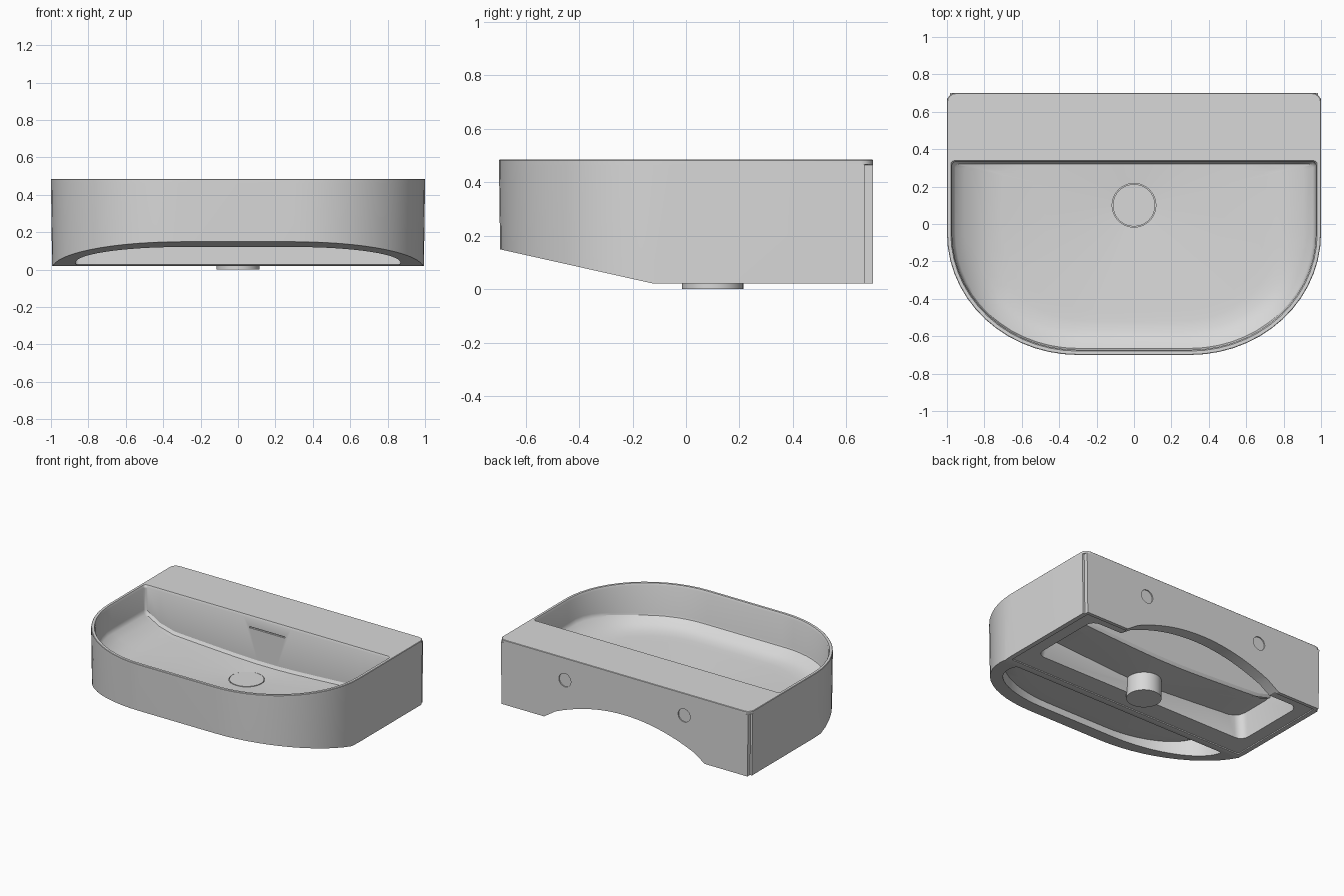
import bpy, bmesh
from math import cos, sin, pi, hypot, radians
from mathutils import Matrix

if "Cube" in bpy.data.objects:
    bpy.data.objects.remove(bpy.data.objects["Cube"])

ceramic = bpy.data.materials.new("light grey ceramic")
ceramic.use_nodes = True
GREY = (0.69, 0.69, 0.69, 1)
ceramic.diffuse_color = GREY
bsdf = ceramic.node_tree.nodes["Principled BSDF"]
bsdf.inputs["Base Color"].default_value = GREY
bsdf.inputs["Roughness"].default_value = 0.5

DRAIN_Y = 0.1
FLOOR_Z = 0.145
NOTCH = [(0, -.03), (-.007, -.03), (-.015, -.03), (-.015, -.015), (-.015, 0)]


def make(name, bm):
    bmesh.ops.recalc_face_normals(bm, faces=bm.faces)
    mesh = bpy.data.meshes.new(name)
    bm.to_mesh(mesh)
    bm.free()
    mesh.materials.append(ceramic)
    ob = bpy.data.objects.new(name, mesh)
    bpy.context.collection.objects.link(ob)
    return ob


def loft(name, rings, apex=None):
    """Skin closed rings of equal length, ending in a cap or an apex."""
    bm = bmesh.new()
    loops = [[bm.verts.new(p) for p in ring] for ring in rings]
    n = len(loops[0])
    for a, b in zip(loops, loops[1:]):
        for i in range(n):
            j = (i + 1) % n
            bm.faces.new((a[i], a[j], b[j], b[i]))
    bm.faces.new(loops[0])
    if apex:
        tip = bm.verts.new(apex)
        for i in range(n):
            bm.faces.new((loops[-1][i], loops[-1][(i + 1) % n], tip))
    else:
        bm.faces.new(loops[-1])
    return make(name, bm)


def cylinder(name, r, z0, z1, y=DRAIN_Y, segments=40):
    bm = bmesh.new()
    bmesh.ops.create_cone(bm, cap_ends=True, segments=segments, radius1=r,
                          radius2=r, depth=z1 - z0,
                          matrix=Matrix.Translation((0, y, (z0 + z1) / 2)))
    return make(name, bm)


def cut(target, cutter):
    """Subtract the cutter from the target and discard the cutter."""
    mod = target.modifiers.new("cut", 'BOOLEAN')
    mod.operation, mod.solver, mod.object = 'DIFFERENCE', 'EXACT', cutter
    deps = bpy.context.evaluated_depsgraph_get()
    mesh = bpy.data.meshes.new_from_object(target.evaluated_get(deps))
    target.modifiers.clear()
    target.data = mesh
    bpy.data.objects.remove(cutter)


def outline(inset, back, corner, side_y=-.05, steps=14):
    """D-shaped plan: straight back, elliptical front corners."""
    half = [(.08 + .11 * k, back) for k in range(8)]
    half += [(1 - inset + dx, back + dy) for dx, dy in reversed(corner)]
    for i in range(steps + 1):
        a = pi / 2 * i / steps
        half.append((.3 + (.7 - inset) * cos(a),
                     side_y - (.65 + side_y + .05 - inset) * sin(a)))
    return half + [(-x, y) for x, y in reversed(half)]


def arc_corner(r):
    return [(r * cos(k * pi / 8) - r, r * sin(k * pi / 8) - r) for k in range(5)]


def at(points, z):
    return [(x, y, z) for x, y in points]


def bowl(name, inset, back, drop, top):
    """Bowl solid: a shallow cone to the drain, swept up at sides and front."""
    def floor(points, rise, lift=0):
        ring = []
        for x, y in points:
            side = max(0, abs(x) - .72) / .25
            front = min(1, max(0, -2 * y))
            ring.append((x, y, FLOOR_Z - drop + lift + .06 * hypot(x, y - DRAIN_Y)
                         + .09 * side ** 2 + rise * front))
        return ring
    corner = arc_corner(.02)
    foot = outline(inset + .018, back - .012, corner)
    rings = [at(outline(inset - .01, back + .01, corner), top),
             at(outline(inset, back, corner), .47),
             floor(outline(inset + .004, back, corner), .05, .02),
             floor(outline(inset + .008, back - .007, corner), .05, .007),
             floor(foot, .05)]
    for t, rise in ((.95, .02), (.89, .004), (.82, 0), (.74, 0), (.5, 0), (.25, 0)):
        rings.append(floor([(x * t, DRAIN_Y + (y - DRAIN_Y) * t) for x, y in foot], rise))
    return loft(name, rings, (0, DRAIN_Y, FLOOR_Z - drop))


def frustum(name, radius, low, high):
    """Tapered box with rounded corners; ends are half width, front, back, z."""
    def ring(w, front, back, z):
        arc = arc_corner(radius)
        half = [(w + dx, front - dy) for dx, dy in reversed(arc)]
        half += [(w + dx, back + dy) for dx, dy in arc]
        return at(half + [(-x, y) for x, y in reversed(half)], z)
    return loft(name, [ring(*low), ring(*high)])


# Outer body: notched rear corners below a thin rounded top
basin = loft("basin_body", [
    at(outline(.006, .7, NOTCH), .02),
    at(outline(0, .7, NOTCH), .465),
    at(outline(0, .7, arc_corner(.045)), .466),
    at(outline(0, .7, arc_corner(.045)), .482),
    at(outline(.003, .697, arc_corner(.045)), .485)])

# Sloping underside at the front
cut(basin, loft("slope_cutter", [
    [(x, -.12, .02), (x, -.8, .172), (x, -.8, -.1), (x, -.12, -.1)]
    for x in (-1.2, 1.2)]))

# Shallow recess around the wall-mounting half
cut(basin, frustum("recess_cutter", .01, (.96, -.09, .675, -.05), (.96, -.09, .675, .028)))

# Rear hollow, kept clear of the bowl
rear = frustum("rear_cutter", .06, (.88, .05, .62, -.05), (.82, .09, .61, .42))
cut(rear, bowl("bowl_bulk", -.02, .375, .02, .6))
cut(basin, rear)

# Front hollow, kept clear of the bowl
front_plan = outline(.13, -.15, arc_corner(.02), -.19)
front = loft("front_cutter", [at(front_plan, -.05), at(front_plan, .3)])
cut(front, bowl("bowl_bulk", -.02, .375, .02, .6))
cut(basin, front)

# Arched opening in the back wall
arch = [(-.64, -.05), (-.64, .02)]
arch += [(x, .08 + .12 * (1 - (x / .55) ** 2))
         for x in [-.55 + 1.1 * i / 20 for i in range(21)]]
arch += [(.64, .02), (.64, -.05)]
cut(basin, loft("arch_cutter", [[(x, y, z) for x, z in arch] for y in (.58, .8)]))

# Shallow mounting sockets in the back wall
for x in (-.475, .475):
    cut(basin, loft("socket_cutter", [
        [(x + .048 * cos(k * pi / 12), y, .325 + .048 * sin(k * pi / 12))
         for k in range(24)] for y in (.692, .8)]))

# Bowl, drain seat and overflow slot
cut(basin, bowl("bowl_cutter", .027, .332, 0, .493))
cut(basin, cylinder("drain_cutter", .117, .143, .3))
cut(basin, loft("overflow_cutter", [
    [(-.14, y, .398), (.14, y, .398), (.14, y, .407), (-.14, y, .407)]
    for y in (.25, .345)]))

# Drain pipe and plug
parts = [basin, cylinder("drain_pipe", .115, 0, .138),
         cylinder("drain_plug", .113, .14, .154)]

bpy.ops.object.select_all(action='DESELECT')
for ob in parts:
    ob.select_set(True)
bpy.context.view_layer.objects.active = basin
bpy.ops.object.shade_smooth_by_angle(angle=radians(25))
